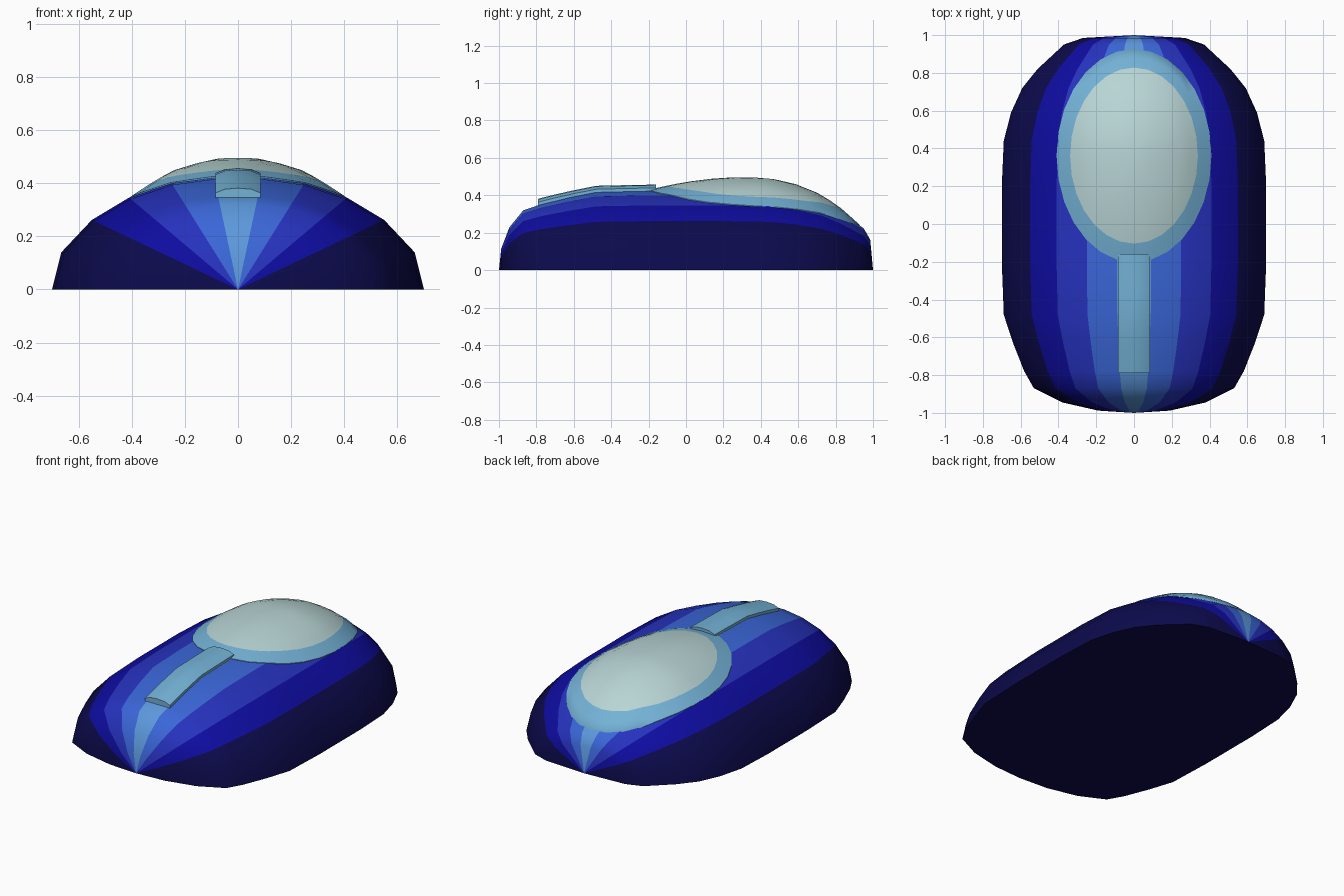
import bpy, bmesh, math

if "Cube" in bpy.data.objects:
    bpy.data.objects.remove(bpy.data.objects["Cube"])


def material(name, rgb):
    m = bpy.data.materials.new(name)
    lin = [(c / 255 / 12.92) if c < 11 else ((c / 255 + 0.055) / 1.055) ** 2.4 for c in rgb]
    m.diffuse_color = (*lin, 1)
    m.use_nodes = True
    m.node_tree.nodes["Principled BSDF"].inputs["Base Color"].default_value = m.diffuse_color
    return m


navy = material("dark navy", (12, 10, 76))
deep = material("deep blue", (14, 12, 160))
royal = material("royal blue", (38, 50, 190))
bright = material("bright blue", (58, 102, 216))
sky = material("sky blue", (92, 152, 220))
trim = material("trim light blue", (116, 178, 214))
pale = material("pale grey", (184, 212, 212))

# Half cross-section (x, z) and its scale along the length (y, scale)
HALF = [(0.09, 0.422), (0.25, 0.40), (0.41, 0.346), (0.55, 0.262), (0.665, 0.14), (0.70, 0)]
LENGTH = [(-0.988, 0.27), (-0.945, 0.54), (-0.87, 0.757), (-0.78, 0.83), (-0.63, 0.915),
          (-0.48, 0.985), (-0.2, 1), (0.2, 1), (0.44, 0.985), (0.59, 0.93),
          (0.72, 0.845), (0.82, 0.73), (0.95, 0.53), (0.985, 0.386)]


def interp(table, v):
    for (a, p), (b, q) in zip(table, table[1:]):
        if v <= b:
            return p + (q - p) * max(0, v - a) / (b - a)
    return table[-1][1]


def body_z(x, y):
    s = interp(LENGTH, y)
    return s * interp([(0, 0.424)] + HALF, abs(x) / s)


def finish(bm, name, mats, angle=35):
    bmesh.ops.recalc_face_normals(bm, faces=bm.faces)
    me = bpy.data.meshes.new(name)
    bm.to_mesh(me)
    bm.free()
    for m in mats:
        me.materials.append(m)
    ob = bpy.data.objects.new(name, me)
    bpy.context.collection.objects.link(ob)
    bpy.ops.object.select_all(action='DESELECT')
    ob.select_set(True)
    bpy.context.view_layer.objects.active = ob
    bpy.ops.object.shade_smooth_by_angle(angle=math.radians(angle))
    return ob


# Shell: scaled sections closed to a point at each end, coloured in lengthwise bands
section = [(-x, z) for x, z in reversed(HALF)] + HALF
bm = bmesh.new()
rings = [[bm.verts.new((x * s, y, z * s)) for x, z in section] for y, s in LENGTH]
front, back = bm.verts.new((0, -1, 0)), bm.verts.new((0, 1, 0))
for j in range(len(section) - 1):
    band = min(4, abs(j - 5))
    faces = [bm.faces.new((a[j], a[j + 1], b[j + 1], b[j])) for a, b in zip(rings, rings[1:])]
    faces.append(bm.faces.new((front, rings[0][j], rings[0][j + 1])))
    faces.append(bm.faces.new((back, rings[-1][j + 1], rings[-1][j])))
    for f in faces:
        f.material_index = band
base = bm.faces.new([front] + [r[-1] for r in rings] + [back] + [r[0] for r in reversed(rings)])
base.material_index = 4
finish(bm, "shell", [sky, bright, royal, deep, navy])

# Palm dome: oval bulge that follows the shell, pale cap inside a blue rim
N, CY, RX, RY, H = 28, 0.362, 0.41, 0.565, 0.072
bm = bmesh.new()
radii = [0.2, 0.4, 0.6, 0.72, 0.825, 0.92, 1.0]
rings = []
for r in radii + [1.0]:
    drop = -0.03 if len(rings) == len(radii) else 0.004
    ring = []
    for i in range(N):
        t = 2 * math.pi * i / N
        x, y = RX * r * math.cos(t), CY + RY * r * math.sin(t)
        ring.append(bm.verts.new((x, y, body_z(x, y) + H * (1 - r * r) + drop)))
    rings.append(ring)
top = bm.verts.new((0, CY, body_z(0, CY) + H + 0.004))
for i in range(N):
    k = (i + 1) % N
    bm.faces.new((top, rings[0][i], rings[0][k]))
    for n, (a, b) in enumerate(zip(rings, rings[1:])):
        f = bm.faces.new((a[i], b[i], b[k], a[k]))
        f.material_index = 1 if n >= 4 else 0
finish(bm, "palm_dome", [pale, trim], 50)

# Centre ridge: rounded bar lying along the front of the shell
bar = [(-0.085, -0.03), (-0.085, 0.015), (-0.05, 0.029), (0, 0.033),
       (0.05, 0.029), (0.085, 0.015), (0.085, -0.03)]
bm = bmesh.new()
rings = []
for y in (-0.79, -0.7, -0.6, -0.48, -0.36, -0.25, -0.16):
    rings.append([bm.verts.new((x, y, body_z(0, y) + z)) for x, z in bar])
for a, b in zip(rings, rings[1:]):
    for j in range(len(bar)):
        k = (j + 1) % len(bar)
        bm.faces.new((a[j], a[k], b[k], b[j]))
bm.faces.new(rings[0])
bm.faces.new(rings[-1])
finish(bm, "centre_ridge", [trim])
